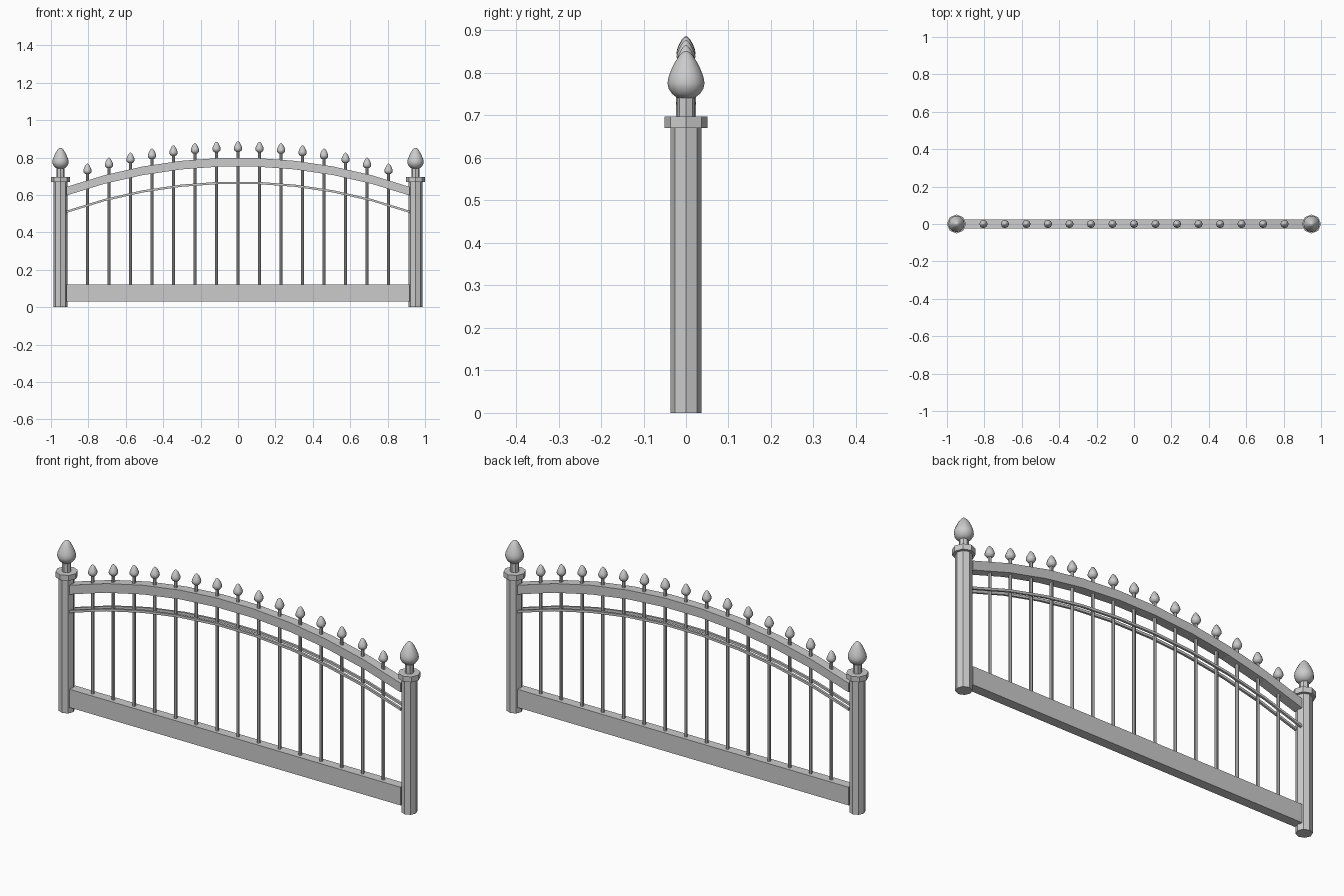
import bpy, bmesh, math

if "Cube" in bpy.data.objects:
    bpy.data.objects.remove(bpy.data.objects["Cube"])

POST_X = 0.949
SPACING = 0.115
HALF = 0.917        # half span between the posts


def arch(x, crown, sag=0.156):
    """Height of a circular arch with the given crown height."""
    r = (HALF ** 2 + sag ** 2) / (2 * sag)
    return crown - r + math.sqrt(r * r - x * x)


def finish(bm, name, smooth=False):
    bmesh.ops.recalc_face_normals(bm, faces=bm.faces[:])
    me = bpy.data.meshes.new(name)
    bm.to_mesh(me)
    bm.free()
    ob = bpy.data.objects.new(name, me)
    bpy.context.collection.objects.link(ob)
    if smooth:
        for p in me.polygons:
            p.use_smooth = True
    return ob


def lathe(name, profile, x, z, scale=1.0, sides=8, smooth=False):
    """Revolve (radius, height) points about a vertical axis at x."""
    bm = bmesh.new()
    rings = []
    for r, h in profile:
        rings.append([bm.verts.new((x + scale * r * math.cos(2 * math.pi * i / sides),
                                    scale * r * math.sin(2 * math.pi * i / sides),
                                    z + scale * h)) for i in range(sides)])
    for a, b in zip(rings, rings[1:]):
        for i in range(sides):
            j = (i + 1) % sides
            bm.faces.new((a[i], a[j], b[j], b[i]))
    bm.faces.new(rings[0])
    bm.faces.new(rings[-1])
    return finish(bm, name, smooth)


def rail(name, top, height, y0, y1, segments):
    """Sweep a rectangular section along x; top(x) gives the upper edge."""
    bm = bmesh.new()
    rings = []
    for k in range(segments + 1):
        x = -HALF + 2 * HALF * k / segments
        z = top(x)
        rings.append([bm.verts.new((x, y, h)) for y, h in
                      ((y0, z - height), (y1, z - height), (y1, z), (y0, z))])
    for a, b in zip(rings, rings[1:]):
        for i in range(4):
            j = (i + 1) % 4
            bm.faces.new((a[i], a[j], b[j], b[i]))
    bm.faces.new(rings[0])
    bm.faces.new(rings[-1])
    return finish(bm, name)


# Bud-shaped finial, full size for the posts
BUD = [(0.020, 0.0), (0.033, 0.010), (0.041, 0.022), (0.0437, 0.035),
       (0.041, 0.050), (0.034, 0.068), (0.025, 0.086), (0.016, 0.100),
       (0.008, 0.108), (0.001, 0.111)]

# Octagonal posts with cap, neck and finial
for side, x in (("left", -POST_X), ("right", POST_X)):
    lathe(side + "_post", [(0.037, 0), (0.037, 0.67)], x, 0)
    lathe(side + "_post_cap", [(0.051, 0), (0.051, 0.027)], x, 0.67)
    lathe(side + "_post_neck", [(0.021, 0), (0.021, 0.05)], x, 0.695)
    lathe(side + "_post_finial", BUD, x, 0.741, sides=12, smooth=True)

# Bottom rail, arched top rail and the pair of slim arched rails
rail("bottom_rail", lambda x: 0.122, 0.091, -0.024, 0.024, 1)
rail("arched_top_rail", lambda x: arch(x, 0.799), 0.046, -0.024, 0.024, 9)
for name, y in (("front", -0.0175), ("back", 0.0175)):
    rail(name + "_slim_rail", lambda x: arch(x, 0.672), 0.012,
         y - 0.0055, y + 0.0055, 9)

# Upright bars, each topped with a small finial
for i in range(-7, 8):
    x = i * SPACING
    base = arch(x, 0.830)
    lathe(f"bar_{i + 8}", [(0.008, 0), (0.008, base - 0.10)], x, 0.11)
    lathe(f"bar_finial_{i + 8}", BUD, x, base, scale=0.51, smooth=True)
